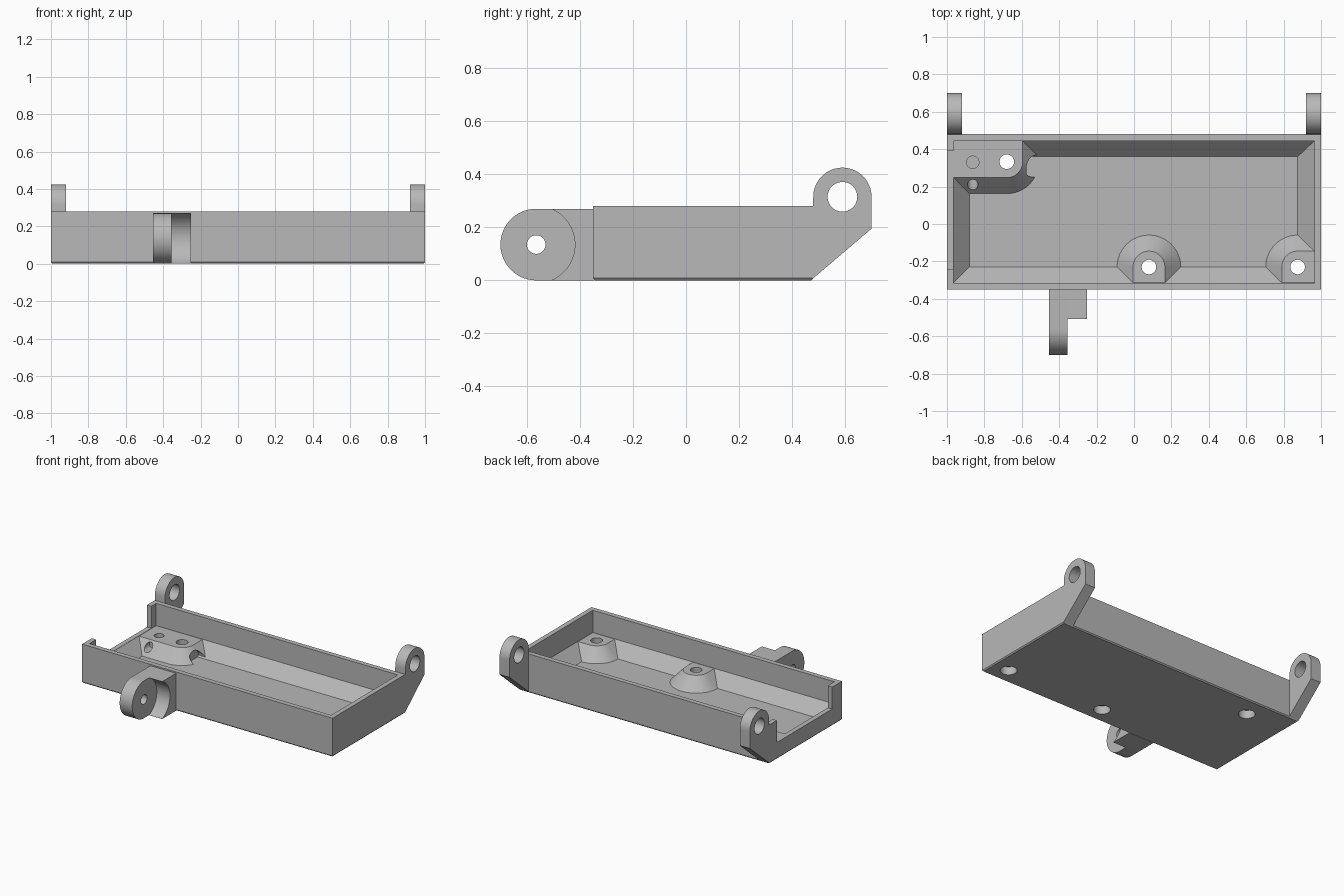
import bpy
import bmesh
from math import cos, sin, radians

if "Cube" in bpy.data.objects:
    bpy.data.objects.remove(bpy.data.objects["Cube"])

grey = bpy.data.materials.new("plain grey")
grey.use_nodes = True
grey.diffuse_color = (0.48, 0.48, 0.48, 1)
grey.node_tree.nodes["Principled BSDF"].inputs["Base Color"].default_value = grey.diffuse_color

FLOOR, SHELF, TOP = 0.03, 0.12, 0.28
FRONT, BACK, WALL = -0.35, 0.48, 0.035


def arc(u, v, r, start=0, end=360, n=48):
    """Points on an arc; a full circle leaves out its repeated last point."""
    steps = n if end - start == 360 else n - 1
    return [(u + r * cos(radians(start + (end - start) * i / steps)),
             v + r * sin(radians(start + (end - start) * i / steps))) for i in range(n)]


def rect(x0, x1, y0, y1):
    return [(x0, y0), (x1, y0), (x1, y1), (x0, y1)]


def loft(name, rings, axis="Z"):
    """Skin a solid through (level, outline) rings stacked along an axis."""
    bm = bmesh.new()
    loops = []
    for w, outline in rings:
        loops.append([bm.verts.new((u, v, w) if axis == "Z" else
                                   (w, u, v) if axis == "X" else (u, w, v))
                      for u, v in outline])
    bm.faces.new(loops[0])
    bm.faces.new(loops[-1])
    for a, b in zip(loops, loops[1:]):
        for i in range(len(a)):
            j = (i + 1) % len(a)
            bm.faces.new((a[i], a[j], b[j], b[i]))
    bmesh.ops.recalc_face_normals(bm, faces=bm.faces[:])
    mesh = bpy.data.meshes.new(name)
    bm.to_mesh(mesh)
    bm.free()
    mesh.materials.append(grey)
    obj = bpy.data.objects.new(name, mesh)
    bpy.context.scene.collection.objects.link(obj)
    return obj


def cut(targets, cutter):
    """Subtract the cutter from every target, then remove it."""
    for obj in targets:
        mod = obj.modifiers.new("cut", "BOOLEAN")
        mod.operation = "DIFFERENCE"
        mod.solver = "EXACT"
        mod.object = cutter
        bpy.context.view_layer.update()
        with bpy.context.temp_override(object=obj, active_object=obj):
            bpy.ops.object.modifier_apply(modifier=mod.name)
    bpy.data.objects.remove(cutter)


# Tray shell with a sloped inner base
tray = loft("tray", [
    (0, rect(-0.993, 0.993, FRONT + 0.007, BACK - 0.007)),
    (0.008, rect(-1, 1, FRONT, BACK)),
    (TOP, rect(-1, 1, FRONT, BACK))])
opening = rect(-1 + WALL, 1 - WALL, FRONT + WALL, BACK - WALL)
floor = rect(-0.88, 0.875, -0.23, 0.36)
cut([tray], loft("cavity", [(FLOOR, floor), (SHELF, opening), (TOP + 0.1, opening)]))

# Low section of the right wall
cut([tray], loft("wall_notch", [(SHELF + 0.001, rect(-1.1, -0.93, -0.24, 0.39)),
                                (TOP + 0.1, rect(-1.1, -0.93, -0.24, 0.39))]))


# Screw bosses with flared skirts, rooted in the walls
def boss(name, x, y, start, end, tail):
    rings = []
    for z, r in ((0.015, 0.185), (SHELF - 0.001, 0.085)):
        rings.append((z, arc(x, y, r, start, end, 24) + tail(r)))
    return loft(name, rings)


SIDE, FRONT_IN, BACK_IN = 0.98, -0.335, 0.46
holes = {"front_boss": (0.08, -0.23), "corner_boss": (0.875, -0.23), "rear_shelf": (-0.68, 0.333)}
fx, fy = holes["front_boss"]
cx, cy = holes["corner_boss"]
sx, sy = holes["rear_shelf"]
bosses = [
    boss("front_boss", fx, fy, 0, 180,
         lambda r: [(fx - r, FRONT_IN), (fx + r, FRONT_IN)]),
    boss("corner_boss", cx, cy, 90, 180,
         lambda r: [(cx - r, FRONT_IN), (SIDE, FRONT_IN), (SIDE, cy + r)]),
    boss("rear_shelf", sx, sy, 270, 360,
         lambda r: [(sx + r, BACK_IN), (-SIDE, BACK_IN), (-SIDE, sy - r)]),
]

# Stepped screw holes through bosses and floor
for obj in bosses:
    x, y = holes[obj.name]
    wide, narrow = arc(x, y, 0.055), arc(x, y, 0.039)
    cut([tray, obj], loft("screw_hole", [(-0.1, wide), (0.06, wide), (0.06, narrow), (0.2, narrow)]))

# Blind hole and small recesses in the rear shelf
shelf = bosses[2]
cut([shelf], loft("blind_hole", [(0.06, arc(-0.862, 0.33, 0.033)), (0.2, arc(-0.862, 0.33, 0.033))]))
cut([shelf], loft("front_recess", [(0.1, arc(-0.862, 0.08, 0.028)), (0.26, arc(-0.862, 0.08, 0.028))], "Y"))
cut([shelf], loft("side_recess", [(-0.575, arc(0.31, 0.035, 0.06)), (-0.45, arc(0.31, 0.035, 0.06))], "X"))

# Rear hinge lugs
lugs = []
lug_outline = [(BACK - 0.002, 0.006), (0.70, 0.195)] + arc(0.59, 0.315, 0.11, 0, 180, 32)
for name, x0, x1 in (("left_lug", 0.92, 1.0), ("right_lug", -1.0, -0.92)):
    lug = loft(name, [(x0, lug_outline), (x1, lug_outline)], "X")
    bore = arc(0.59, 0.315, 0.056)
    cut([lug], loft("lug_bore", [(x0 - 0.1, bore), (x1 + 0.1, bore)], "X"))
    lugs.append(lug)

# Front pivot arm
PIVOT_Y, PIVOT_Z, ROOT = -0.565, 0.135, FRONT + 0.005
arm_outline = arc(PIVOT_Y, PIVOT_Z, 0.135, 90, 270, 40) + [(ROOT, 0), (ROOT, 0.27)]
arm = loft("pivot_arm", [(-0.455, arm_outline), (-0.355, arm_outline)], "X")
bore = arc(PIVOT_Y, PIVOT_Z, 0.035)
cut([arm], loft("pivot_bore", [(-0.6, bore), (-0.2, bore)], "X"))

# Arm support block with a round hollow
block_plan = rect(-0.355, -0.25, -0.508, ROOT)
block = loft("arm_support", [(0, block_plan), (0.27, block_plan)])
hollow = arc(PIVOT_Y, PIVOT_Z, 0.146, n=64)
cut([block], loft("support_hollow", [(-0.4, hollow), (-0.2, hollow)], "X"))

# Smooth round surfaces, keep edges sharp
bpy.ops.object.select_all(action="DESELECT")
for obj in [tray, arm, block] + bosses + lugs:
    obj.select_set(True)
    bpy.context.view_layer.objects.active = obj
bpy.ops.object.shade_smooth_by_angle(angle=radians(30))
